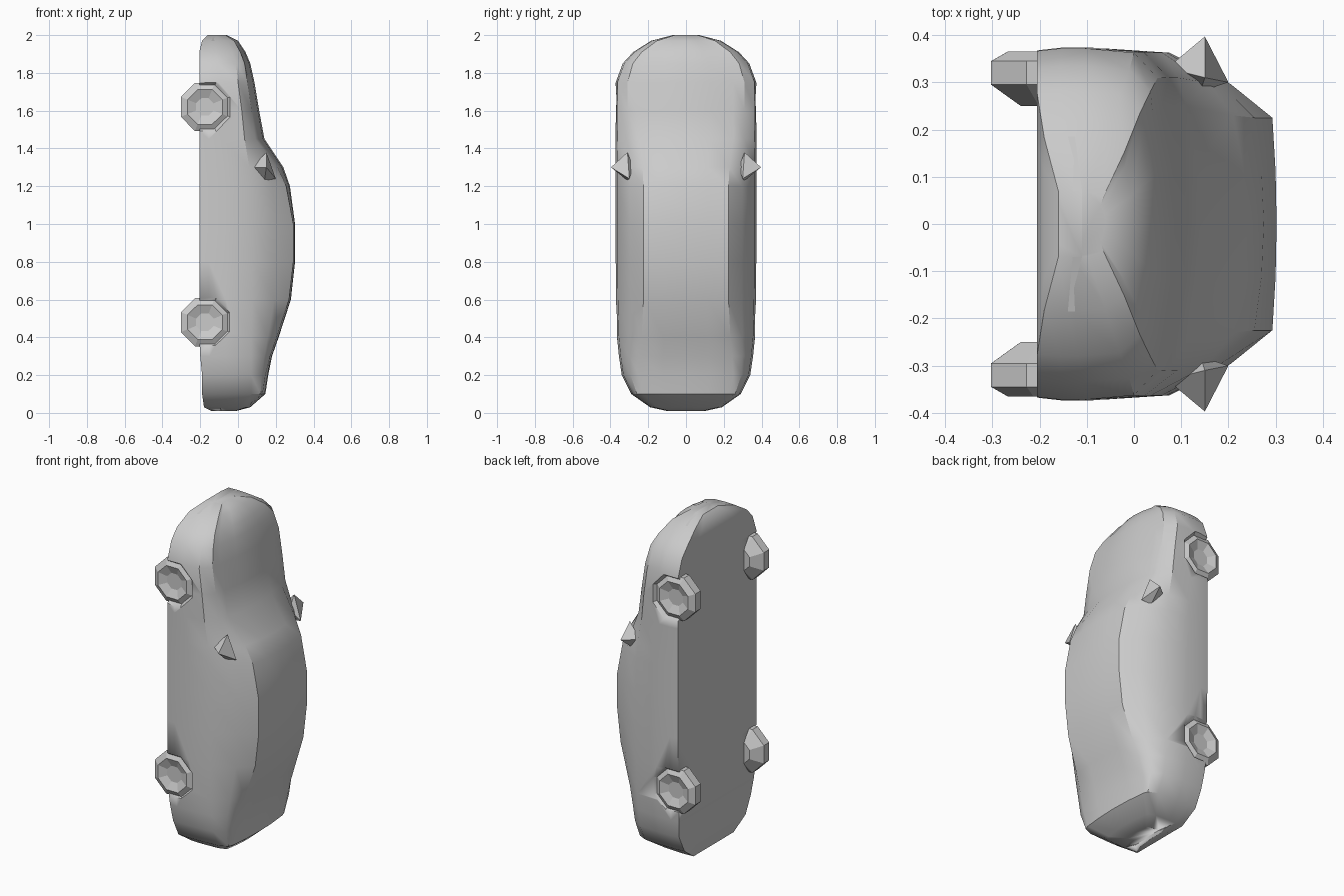
import bpy, bmesh, math
from mathutils import Vector, Matrix

if "Cube" in bpy.data.objects:
    bpy.data.objects.remove(bpy.data.objects["Cube"])

grey = bpy.data.materials.new("plain grey")
grey.diffuse_color = (0.6, 0.6, 0.6, 1)
grey.use_nodes = True
grey.node_tree.nodes["Principled BSDF"].inputs["Base Color"].default_value = grey.diffuse_color


def make_object(name, bm, angle):
    bmesh.ops.recalc_face_normals(bm, faces=bm.faces)
    mesh = bpy.data.meshes.new(name)
    bm.to_mesh(mesh)
    bm.free()
    mesh.materials.append(grey)
    ob = bpy.data.objects.new(name, mesh)
    bpy.context.collection.objects.link(ob)
    bpy.ops.object.select_all(action='DESELECT')
    ob.select_set(True)
    bpy.context.view_layer.objects.active = ob
    bpy.ops.object.shade_smooth_by_angle(angle=math.radians(angle))
    return ob


# Car body standing on its tail: roof faces +x, nose points up
# z, underside x, half width, shoulder x, roof edge x, roof half width, roof x
stations = [
    (0.01, -0.14, 0.10, -0.05, -0.02, 0.07, -0.01),
    (0.03, -0.18, 0.19, 0.00, 0.05, 0.15, 0.065),
    (0.10, -0.19, 0.29, 0.07, 0.13, 0.23, 0.145),
    (0.20, -0.19, 0.34, 0.07, 0.145, 0.25, 0.16),
    (0.30, -0.20, 0.355, 0.07, 0.17, 0.245, 0.18),
    (0.40, -0.205, 0.365, 0.07, 0.205, 0.235, 0.215),
    (0.60, -0.205, 0.37, 0.075, 0.27, 0.225, 0.28),
    (0.80, -0.205, 0.372, 0.075, 0.293, 0.225, 0.302),
    (1.00, -0.205, 0.372, 0.075, 0.293, 0.225, 0.302),
    (1.20, -0.205, 0.372, 0.07, 0.255, 0.225, 0.275),
    (1.30, -0.205, 0.372, 0.06, 0.21, 0.23, 0.24),
    (1.45, -0.205, 0.373, 0.035, 0.11, 0.25, 0.14),
    (1.60, -0.205, 0.374, 0.02, 0.085, 0.25, 0.112),
    (1.75, -0.205, 0.372, 0.00, 0.06, 0.25, 0.087),
    (1.85, -0.205, 0.335, -0.01, 0.04, 0.23, 0.065),
    (1.91, -0.205, 0.28, -0.03, 0.015, 0.19, 0.04),
    (1.97, -0.19, 0.185, -0.06, -0.02, 0.12, 0.00),
    (2.00, -0.16, 0.07, -0.10, -0.07, 0.04, -0.06),
]
bm = bmesh.new()
rings = []
for z, xb, w, xs, xe, rw, xt in stations:
    mid = ((xs + xe) / 2 + 0.02, (w * 0.975 + rw) / 2 + 0.003)
    half = [(xb, 0), (xb, w * 0.6), (xb, w * 0.985), (xb + 0.05, w),
            ((xb + xs) / 2, w), (xs, w * 0.975), mid, (xe, rw),
            (xe + (xt - xe) * 0.75, rw * 0.5), (xt, 0)]
    loop = half + [(x, -y) for x, y in half[-2:0:-1]]
    rings.append([bm.verts.new((x, y, z)) for x, y in loop])
n = len(rings[0])
for a, b in zip(rings, rings[1:]):
    for i in range(n):
        j = (i + 1) % n
        bm.faces.new((a[i], a[j], b[j], b[i]))
bm.faces.new(rings[0])
bm.faces.new(rings[-1])
body = make_object("car_body", bm, 32)


# Disc across y made of octagon rings: (y, radius)
def disc(name, side, x, z, profile):
    bm = bmesh.new()
    loops = []
    for y, r in profile:
        loops.append([bm.verts.new((x + r * math.cos(k * math.pi / 4 + 0.39), side * y,
                                    z + r * math.sin(k * math.pi / 4 + 0.39)))
                      for k in range(8)])
    for a, b in zip(loops, loops[1:]):
        for k in range(8):
            bm.faces.new((a[k], a[(k + 1) % 8], b[(k + 1) % 8], b[k]))
    bm.faces.new(loops[0])
    bm.faces.new(loops[-1])
    return make_object(name, bm, 15)


# Wheels in shallow wheel arches
for end, z in (("rear", 0.48), ("front", 1.62)):
    for side_name, side in (("left", 1), ("right", -1)):
        cutter = disc(f"{end}_{side_name}_arch_cutter", side, -0.17, z,
                      [(0.33, 0.11), (0.40, 0.16)])
        cutter.hide_render = True
        cutter.hide_viewport = True
        cut = body.modifiers.new(f"{end}_{side_name}_arch", 'BOOLEAN')
        cut.operation = 'DIFFERENCE'
        cut.solver = 'EXACT'
        cut.object = cutter
        disc(f"{end}_{side_name}_wheel", side, -0.175, z,
             [(0.25, 0.07), (0.295, 0.138), (0.345, 0.138), (0.365, 0.10), (0.345, 0.05)])

# Pointed door mirrors
for side_name, side in (("left", 1), ("right", -1)):
    bm = bmesh.new()
    for p in ((0.15, 0.397, 1.30), (0.15, 0.31, 1.38), (0.07, 0.33, 1.30),
              (0.20, 0.30, 1.24), (0.14, 0.31, 1.23), (0.14, 0.28, 1.30)):
        bm.verts.new((p[0], side * p[1], p[2]))
    bmesh.ops.convex_hull(bm, input=bm.verts)
    make_object(f"{side_name}_mirror", bm, 10)
